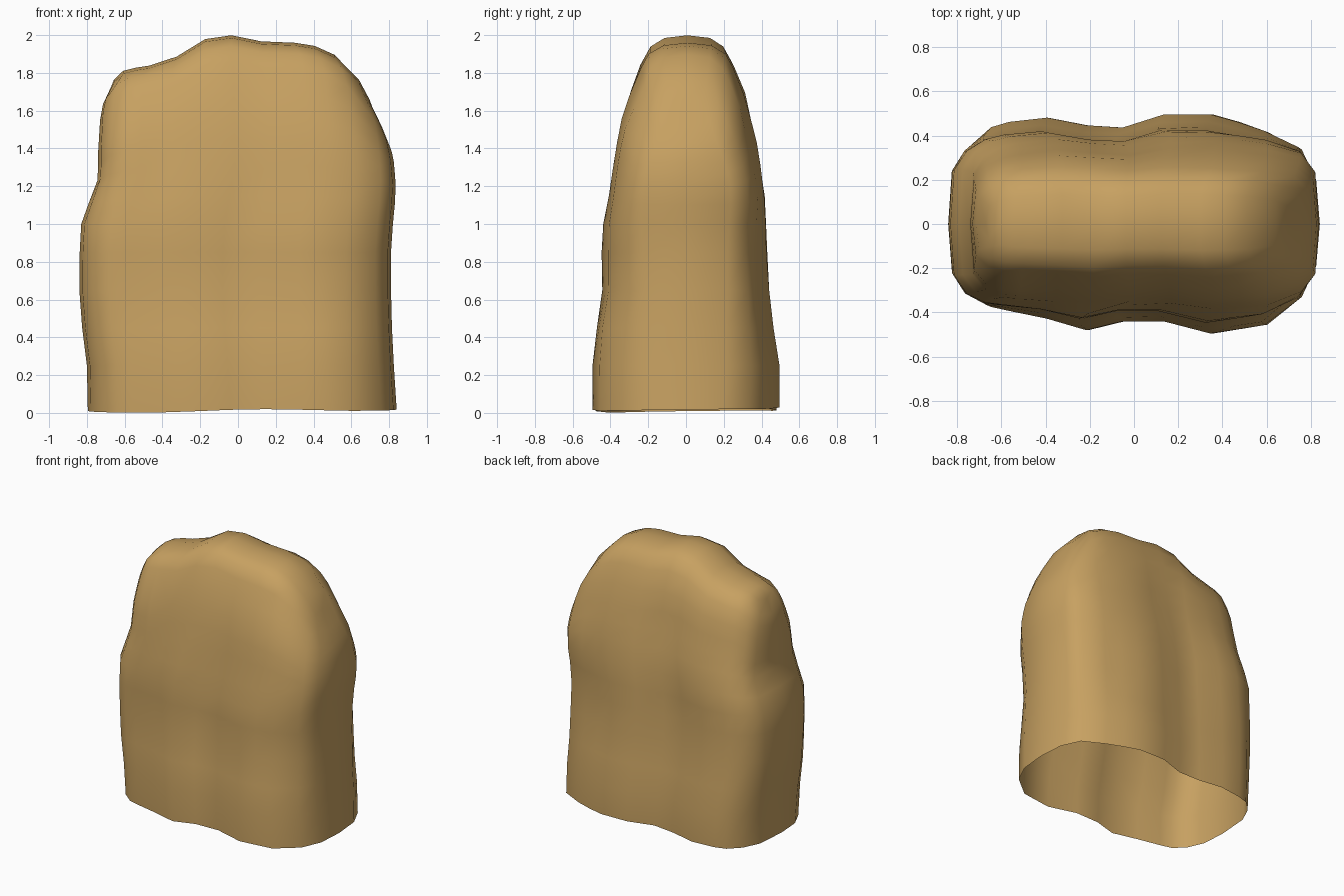
import bpy
import bmesh
import math
from mathutils import Vector, noise

cube = bpy.data.objects.get("Cube")
if cube:
    bpy.data.objects.remove(cube, do_unlink=True)


def lerp_table(table, x):
    """Piecewise linear lookup in a list of (position, value) pairs."""
    if x <= table[0][0]:
        return table[0][1]
    for (a, va), (b, vb) in zip(table, table[1:]):
        if x <= b:
            return va + (vb - va) * (x - a) / (b - a)
    return table[-1][1]


# Footprint: matching front and back depths along the width, as fractions
STATIONS = [(-.98, -.36, .48), (-.91, -.60, .72), (-.81, -.73, .88), (-.71, -.77, .93),
            (-.50, -.85, .97), (-.28, -.96, .90), (-.08, -.88, .88), (.15, -.88, 1.0),
            (.41, -.99, 1.0), (.56, -.95, .93), (.71, -.91, .84), (.90, -.66, .68),
            (.98, -.38, .40)]
outline = ([(-1, 0)] + [(x, f) for x, f, b in STATIONS] + [(1, 0)]
           + [(x, b) for x, f, b in reversed(STATIONS)])

# Levels: nominal height, left end, right end, front depth, back depth
LEVELS = [(0, -.795, .84, .50, .495), (.25, -.80, .825, .50, .495), (.45, -.825, .815, .475, .465),
          (.65, -.84, .81, .445, .44), (.85, -.838, .81, .445, .425), (1.0, -.83, .82, .44, .425),
          (1.15, -.79, .83, .415, .42), (1.32, -.745, .835, .39, .395), (1.45, -.74, .83, .37, .37),
          (1.58, -.74, .825, .345, .34), (1.72, -.735, .815, .30, .31), (1.86, -.73, .80, .245, .26),
          (1.94, -.715, .76, .20, .21), (1.985, -.67, .71, .12, .135)]

# Height of the crest along the width
CREST = [(-.75, 1.55), (-.71, 1.68), (-.63, 1.80), (-.57, 1.82), (-.38, 1.85), (-.30, 1.90),
         (-.25, 1.95), (-.12, 2.0), (0, 2.0), (.15, 1.96), (.30, 1.96), (.42, 1.94),
         (.54, 1.88), (.62, 1.80), (.68, 1.68), (.75, 1.56), (.80, 1.45)]

# Standing stone: stacked rings, open underneath and closed along the crest
bm = bmesh.new()
rings = []
for height, left, right, front, back in LEVELS:
    ring = []
    warp = max(0, height - 1)
    for u, v in outline:
        x = (left + right) / 2 + u * (right - left) / 2
        # corners fill out with height, and the waist fades near the top
        plain = math.copysign((1 - abs(u) ** 5) ** .2, v)
        corner = .85 * min(1, height / 1.3)
        v += (plain - v) * (corner * u * u + .5 * warp * (1 - u * u))
        y = v * (front if v < 0 else back)
        z = height * (1 - warp * (1 - lerp_table(CREST, x) / 2))
        if height == 0:
            z = .017 + .007 * math.sin(x * 5 + 1) + .012 * y + .008 * x
        elif .3 < height < 1.9:
            # shallow weathered dents on the broad faces
            y += .015 * v * noise.noise(Vector((x * 3, y * 2 + 5, z * 3)))
        ring.append(bm.verts.new((x, y, z)))
    rings.append(ring)

n = len(outline)
for low, high in zip(rings, rings[1:]):
    for i in range(n):
        j = (i + 1) % n
        bm.faces.new((low[i], low[j], high[j], high[i]))

# Crest strip, with a raised centre line joining front to back
top = rings[-1]
half = n // 2
spine = [top[0]]
for i in range(1, half):
    mid = (top[i].co + top[n - i].co) / 2
    mid.z += .014
    spine.append(bm.verts.new(mid))
spine.append(top[half])
for i in range(half):
    for a, b in ((top[i], top[i + 1]), (top[(n - i) % n], top[n - i - 1])):
        corners = [a, b, spine[i + 1], spine[i]]
        bm.faces.new(list(dict.fromkeys(corners)))
bmesh.ops.recalc_face_normals(bm, faces=bm.faces)

mesh = bpy.data.meshes.new("standing_stone")
bm.to_mesh(mesh)
bm.free()
stone = bpy.data.objects.new("standing_stone", mesh)
bpy.context.collection.objects.link(stone)
for poly in mesh.polygons:
    poly.use_smooth = True

# Sandstone colour
sand = bpy.data.materials.new("sandstone")
sand.use_nodes = True
colour = (.57, .355, .12, 1)
sand.diffuse_color = colour
sand.node_tree.nodes["Principled BSDF"].inputs["Base Color"].default_value = colour
mesh.materials.append(sand)
